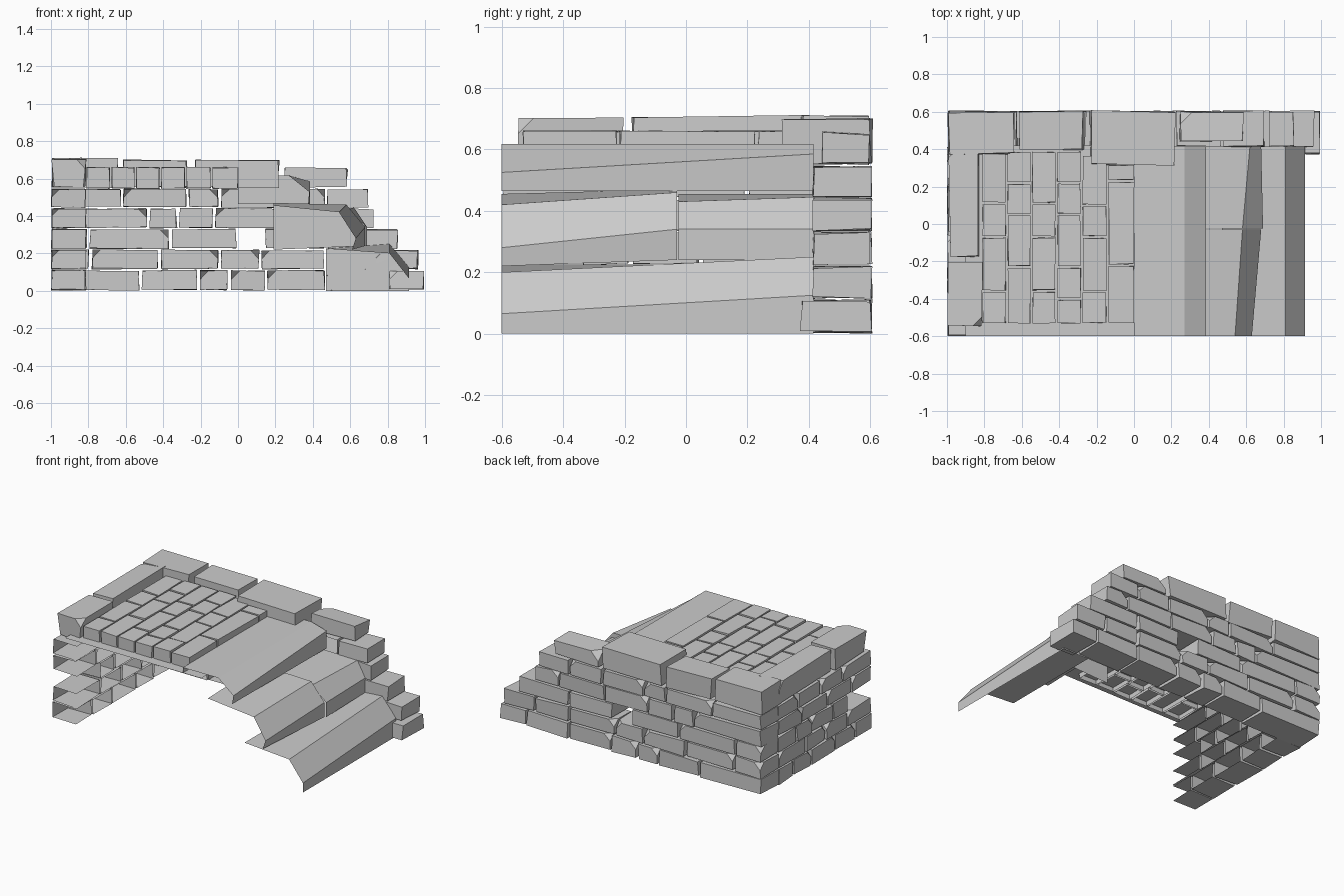
import bpy, bmesh, random
from mathutils import Vector

if "Cube" in bpy.data.objects:
    bpy.data.objects.remove(bpy.data.objects["Cube"])

random.seed(4)


def finish(bm, name):
    me = bpy.data.meshes.new(name)
    bm.to_mesh(me)
    bm.free()
    ob = bpy.data.objects.new(name, me)
    bpy.context.collection.objects.link(ob)
    return ob


def block(bm, x, y, z, open_dirs=(), jit=0.006, chip=0.0):
    """Rough stone: jittered box, optional chipped corner, faces in open_dirs left out."""
    lo, hi = (x[0], y[0], z[0]), (x[1], y[1], z[1])
    tmp = bmesh.new()
    bmesh.ops.create_cube(tmp, size=1)
    for v in tmp.verts:
        for i in range(3):
            inward = random.uniform(0, 2 * jit)
            v.co[i] = hi[i] - inward if v.co[i] > 0 else lo[i] + inward
    tmp.normal_update()
    doomed = [f for f in tmp.faces
              if any(f.normal.dot(Vector(d)) > 0.8 for d in open_dirs)]
    bmesh.ops.delete(tmp, geom=doomed, context='FACES')
    if chip and random.random() < 0.6:
        tops = [v for v in tmp.verts if v.co.z > (z[0] + z[1]) / 2
                and len(v.link_faces) == 3]
        if tops:
            bmesh.ops.bevel(tmp, geom=[random.choice(tops)], offset=chip,
                            segments=1, affect='VERTICES')
    me = bpy.data.meshes.new("tmp")
    tmp.to_mesh(me)
    tmp.free()
    bm.from_mesh(me)
    bpy.data.meshes.remove(me)


def slab(name, y0, y1, front, back, cap=None):
    """Step sheet lofted from a front (x, z) profile to a back one, with a back panel."""
    bm = bmesh.new()
    a = [bm.verts.new((px, y0, pz)) for px, pz in front]
    b = [bm.verts.new((px, y1, pz)) for px, pz in back]
    for i in range(len(a) - 1):
        bm.faces.new((a[i], a[i + 1], b[i + 1], b[i]))
    if cap:
        bm.faces.new(b + [bm.verts.new((px, y1, pz)) for px, pz in cap])
    bmesh.ops.recalc_face_normals(bm, faces=bm.faces)
    return finish(bm, name)


INNER_Y, INNER_X, FRONT = (0, -1, 0), (1, 0, 0), (0, -1, 0)
levels = [0, 0.113, 0.222, 0.333, 0.443, 0.548]

# Back wall courses, ending in steps on the right
back_rows = [
    [-1, -0.52, -0.21, -0.05, 0.15, 0.47, 0.80, 1.0],
    [-1, -0.79, -0.42, -0.10, 0.12, 0.47, 0.73, 0.97],
    [-1, -0.80, -0.36, 0.0, None, 0.14, 0.47, 0.86],
    [-1, -0.48, -0.32, -0.13, 0.20, 0.55, 0.735],
    [-1, -0.62, -0.27, -0.10, 0.22, 0.47, 0.705],
]
for i, row in enumerate(back_rows):
    bm = bmesh.new()
    for a, b in zip(row, row[1:]):
        if a is None or b is None:
            continue
        last = b == row[-1]
        block(bm, (a + 0.004, b - 0.004),
              (0.37 if last and i == 0 else 0.41, 0.607),
              (levels[i], levels[i + 1]),
              () if last else (INNER_Y,), 0.005, 0.045)
    finish(bm, f"back_wall_course_{i + 1}")

# Left wall courses, open on the inside and at the front
left_rows = [
    [-0.6, -0.42, -0.20, 0.06, 0.25, 0.42],
    [-0.6, -0.33, -0.10, 0.12, 0.42],
    [-0.34, -0.18, 0.05, 0.22, 0.42],
    [-0.6, -0.38, -0.12, 0.16, 0.42],
    [-0.6, -0.28, -0.05, 0.20, 0.42],
]
for i, row in enumerate(left_rows):
    bm = bmesh.new()
    for a, b in zip(row, row[1:]):
        opened = (INNER_X, FRONT) if a == -0.6 else (INNER_X,)
        block(bm, (-1, -0.81), (a, b - 0.006), (levels[i], levels[i + 1]),
              opened, 0.005, 0.04)
    finish(bm, f"left_wall_course_{i + 1}")

# Cap stones on the back wall
bm = bmesh.new()
for a, b, y, z in [(-1, -0.635, 0.37, 0.715), (-0.62, -0.265, 0.39, 0.71),
                   (-0.24, 0.225, 0.31, 0.705), (0.24, 0.59, 0.43, 0.66)]:
    block(bm, (a, b), (y, 0.61), (0.548, z), (), 0.008, 0.06)
finish(bm, "back_cap_stones")

# Cap stones on the left wall
bm = bmesh.new()
block(bm, (-1, -0.81), (-0.55, -0.195), (0.548, 0.715), (), 0.009, 0.05)
block(bm, (-0.995, -0.82), (-0.18, 0.41), (0.548, 0.715), (), 0.009, 0.05)
finish(bm, "left_cap_stones")

# Bedding sheet below the paving
slab("paving_bed", -0.6, 0.42, [(-0.9, 0.58), (0.14, 0.58)],
     [(-0.9, 0.58), (0.14, 0.58)])

# Paving tiles in staggered columns
edges_x = [-0.815, -0.68, -0.548, -0.415, -0.28, -0.142, 0.005]
columns = [
    [-0.535, -0.36, -0.07, 0.11, 0.38],
    [-0.535, -0.23, 0.05, 0.22, 0.39],
    [-0.535, -0.36, -0.07, 0.11, 0.39],
    [-0.535, -0.40, -0.23, 0.05, 0.22, 0.39],
    [-0.535, -0.36, -0.07, 0.10, 0.37],
    [-0.535, -0.22, 0.23, 0.32],
]
bm = bmesh.new()
for k, col in enumerate(columns):
    for a, b in zip(col, col[1:]):
        block(bm, (edges_x[k] + 0.003, edges_x[k + 1] - 0.003),
              (a + 0.003, b - 0.003), (0.545, 0.662), ((0, 0, -1),), 0.003)
finish(bm, "paving_tiles")

# Worn steps descending to the right
slab("lower_step", -0.6, 0.415,
     [(0.915, 0), (0.915, 0.065), (0.81, 0.20), (0.47, 0.225)],
     [(0.915, 0), (0.915, 0.125), (0.81, 0.25), (0.47, 0.225)], [(0.47, 0)])
slab("middle_step_front", -0.6, -0.03,
     [(0.61, 0.22), (0.63, 0.28), (0.54, 0.42), (0.19, 0.455)],
     [(0.68, 0.24), (0.68, 0.34), (0.58, 0.46), (0.19, 0.47)],
     [(0.19, 0.22)])
slab("middle_step_back", -0.025, 0.415,
     [(0.69, 0.24), (0.69, 0.34), (0.58, 0.43), (0.19, 0.455)],
     [(0.68, 0.24), (0.68, 0.34), (0.62, 0.445), (0.19, 0.455)],
     [(0.19, 0.22)])
slab("upper_step", -0.6, 0.415,
     [(0.375, 0.465), (0.385, 0.525), (0.27, 0.617), (0.0, 0.617), (0.0, 0.58)],
     [(0.385, 0.465), (0.385, 0.585), (0.27, 0.617), (0.0, 0.617), (0.0, 0.58)],
     [(0.0, 0.465)])
